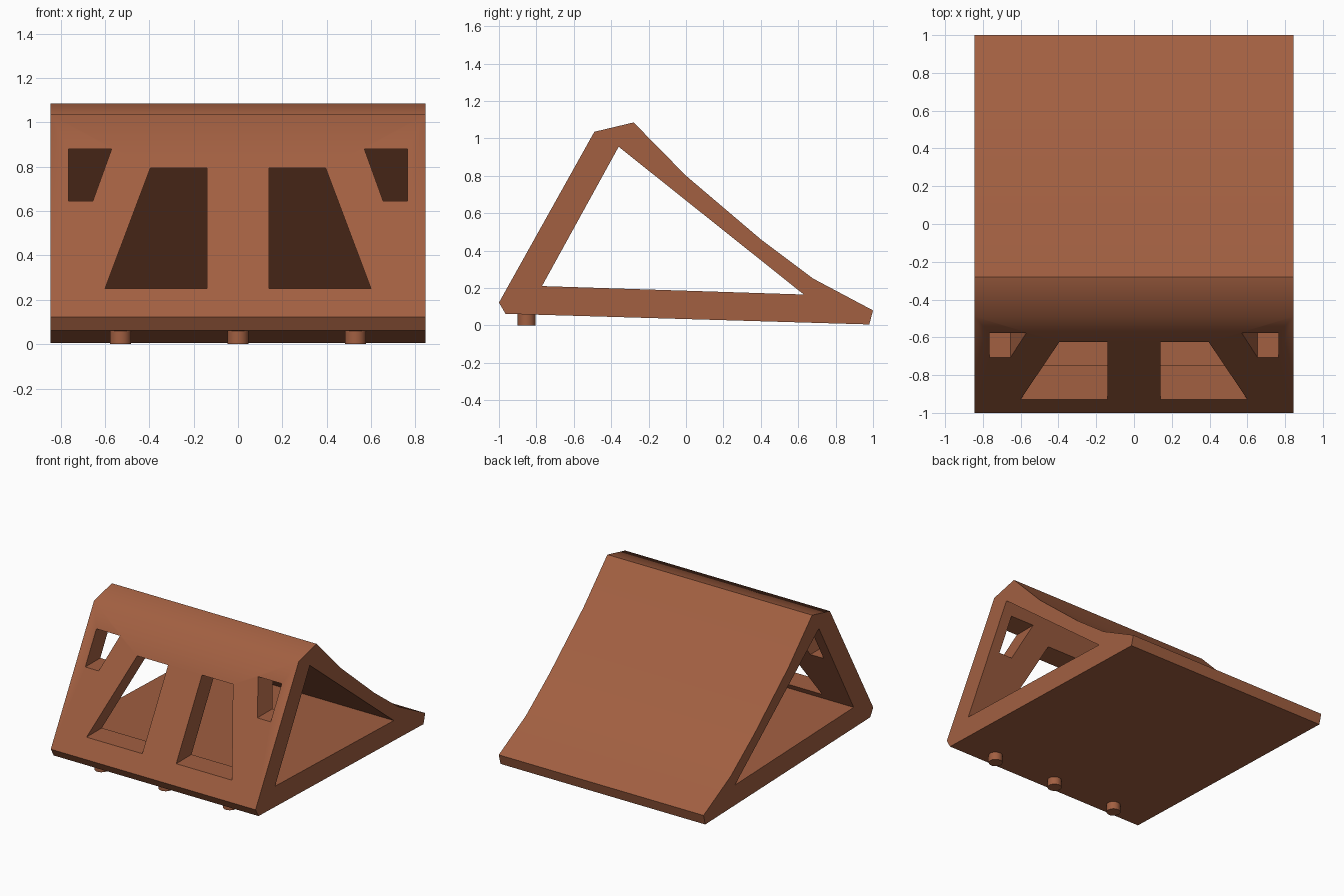
import bpy, bmesh, math

if "Cube" in bpy.data.objects:
    bpy.data.objects.remove(bpy.data.objects["Cube"])

clay = bpy.data.materials.new("terracotta")
clay.diffuse_color = (0.36, 0.115, 0.053, 1)
clay.use_nodes = True
clay.node_tree.nodes["Principled BSDF"].inputs["Base Color"].default_value = clay.diffuse_color


def prism(name, points, start, end):
    """Closed solid from a polygon swept from start to end along one axis."""
    bm = bmesh.new()
    a = [bm.verts.new(start(*p)) for p in points]
    b = [bm.verts.new(end(*p)) for p in points]
    bm.faces.new(a)
    bm.faces.new(b)
    for i in range(len(points)):
        j = (i + 1) % len(points)
        bm.faces.new((a[i], a[j], b[j], b[i]))
    bmesh.ops.recalc_face_normals(bm, faces=bm.faces)
    mesh = bpy.data.meshes.new(name)
    bm.to_mesh(mesh)
    bm.free()
    mesh.materials.append(clay)
    obj = bpy.data.objects.new(name, mesh)
    bpy.context.collection.objects.link(obj)
    return obj


def side_prism(name, points, half):
    return prism(name, points, lambda y, z: (-half, y, z), lambda y, z: (half, y, z))


def front_prism(name, points, y0, y1):
    return prism(name, points, lambda x, z: (x, y0, z), lambda x, z: (x, y1, z))


def activate(obj):
    bpy.ops.object.select_all(action='DESELECT')
    obj.select_set(True)
    bpy.context.view_layer.objects.active = obj


def cut(target, cutter):
    mod = target.modifiers.new("cut", 'BOOLEAN')
    mod.operation, mod.solver, mod.object = 'DIFFERENCE', 'EXACT', cutter
    activate(target)
    bpy.ops.object.modifier_apply(modifier=mod.name)
    bpy.data.objects.remove(cutter)


# Wedge-shaped body: ridge, sloped back, thin base
body = side_prism("wedge_body", [(-1, 0.122), (-0.49, 1.035), (-0.28, 1.085), (0, 0.80),
                                 (0.4, 0.46), (0.68, 0.25), (1, 0.08), (0.98, 0.005),
                                 (-0.965, 0.062)], 0.845)

# Triangular tunnel through the sides
cut(body, side_prism("tunnel_cutter", [(-0.77, 0.21), (-0.36, 0.955), (0.63, 0.165)], 1.0))

# Mirrored front windows: large trapezoids and small corner openings
windows = [[(0.14, 0.25), (0.60, 0.25), (0.395, 0.795), (0.14, 0.795)],
           [(0.655, 0.645), (0.765, 0.645), (0.765, 0.88), (0.57, 0.88)]]
for side in (-1, 1):
    for shape in windows:
        cut(body, front_prism("window_cutter", [(side * x, z) for x, z in shape], -1.2, -0.34))

activate(body)
bpy.ops.object.shade_smooth_by_angle(angle=math.radians(50))

# Round feet under the front edge
for i, x in enumerate((-0.53, 0, 0.53)):
    bpy.ops.mesh.primitive_cylinder_add(vertices=24, radius=0.048, depth=0.08,
                                        location=(x, -0.852, 0.04))
    foot = bpy.context.object
    foot.name = f"foot_{i + 1}"
    foot.data.materials.append(clay)
    bpy.ops.object.shade_smooth_by_angle(angle=math.radians(40))
